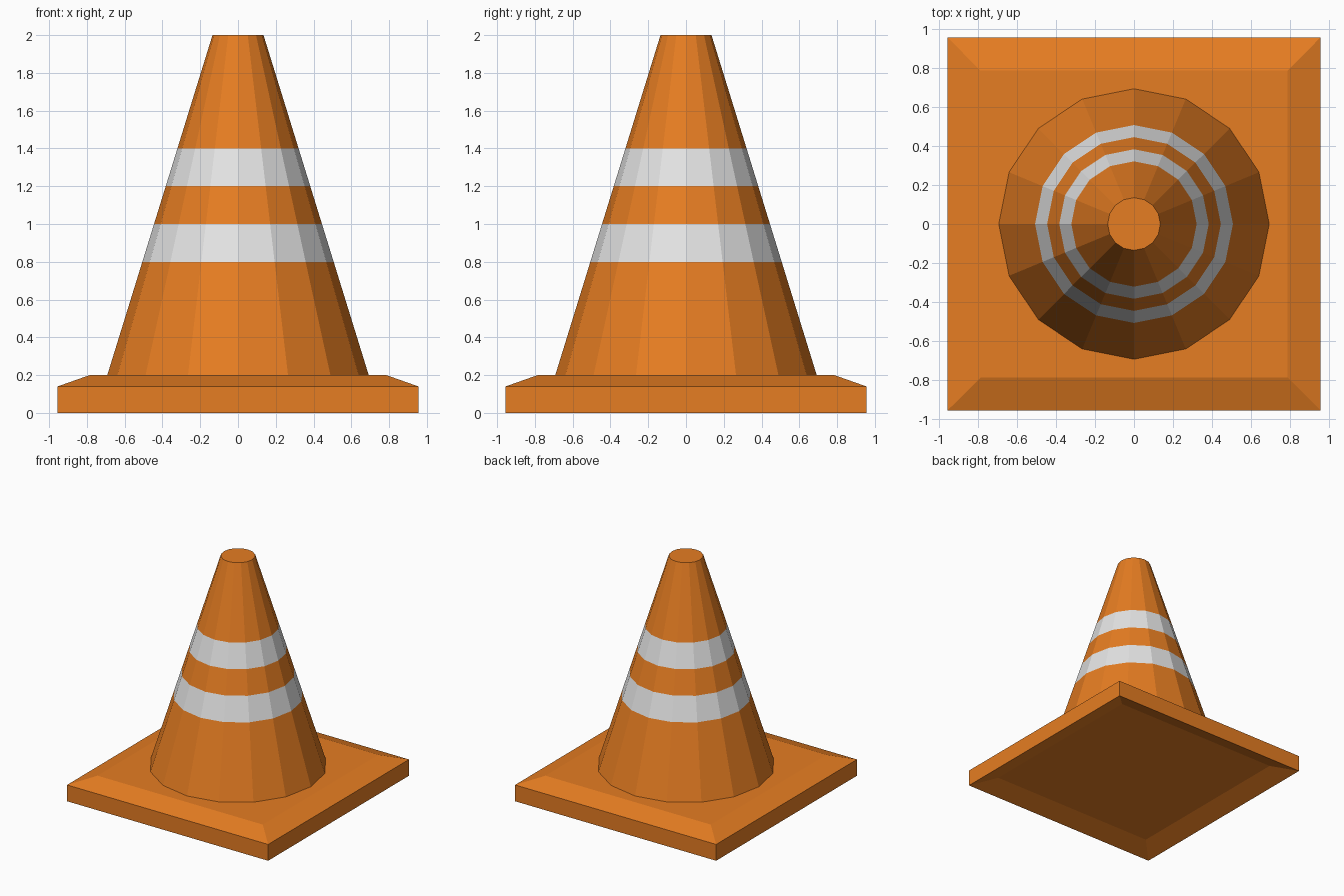
import bpy, bmesh, math

cube = bpy.data.objects.get("Cube")
if cube:
    bpy.data.objects.remove(cube, do_unlink=True)


def material(name, rgb):
    mat = bpy.data.materials.new(name)
    mat.use_nodes = True
    colour = (*rgb, 1)
    mat.diffuse_color = colour
    mat.node_tree.nodes["Principled BSDF"].inputs["Base Color"].default_value = colour
    return mat


orange = material("safety orange", (0.79, 0.205, 0.016))
white = material("reflective white", (0.78, 0.78, 0.78))


def loft(name, profile, sides, turn, materials, stripes=()):
    """Stack regular polygon rings of (radius, height) and cap both ends."""
    bm = bmesh.new()
    rings = []
    for radius, z in profile:
        angles = [turn + math.tau * i / sides for i in range(sides)]
        rings.append([bm.verts.new((radius * math.cos(a), radius * math.sin(a), z))
                      for a in angles])
    for level, (low, high) in enumerate(zip(rings, rings[1:])):
        for i in range(sides):
            j = (i + 1) % sides
            face = bm.faces.new((low[i], low[j], high[j], high[i]))
            face.material_index = int(level in stripes)
    bm.faces.new(rings[0][::-1])
    bm.faces.new(rings[-1])
    mesh = bpy.data.meshes.new(name)
    bm.to_mesh(mesh)
    bm.free()
    for mat in materials:
        mesh.materials.append(mat)
    obj = bpy.data.objects.new(name, mesh)
    bpy.context.collection.objects.link(obj)
    return obj


# Square base with a bevelled top and a shallow recess underneath
half, inner = 0.955, 0.785
diag = math.sqrt(2)
base_profile = [(inner * diag, 0.06), (half * diag, 0), (half * diag, 0.14), (inner * diag, 0.2)]
loft("base", base_profile, 4, math.pi / 4, [orange])

# Tapered body, cut into bands so that two of them are white
bottom, top, r_bottom, r_top = 0.2, 2.0, 0.692, 0.135
cone_profile = [(r_bottom + (r_top - r_bottom) * (z - bottom) / (top - bottom), z)
                for z in (bottom, 0.8, 1.0, 1.2, 1.4, top)]
loft("cone", cone_profile, 16, 0, [orange, white], stripes=(1, 3))
